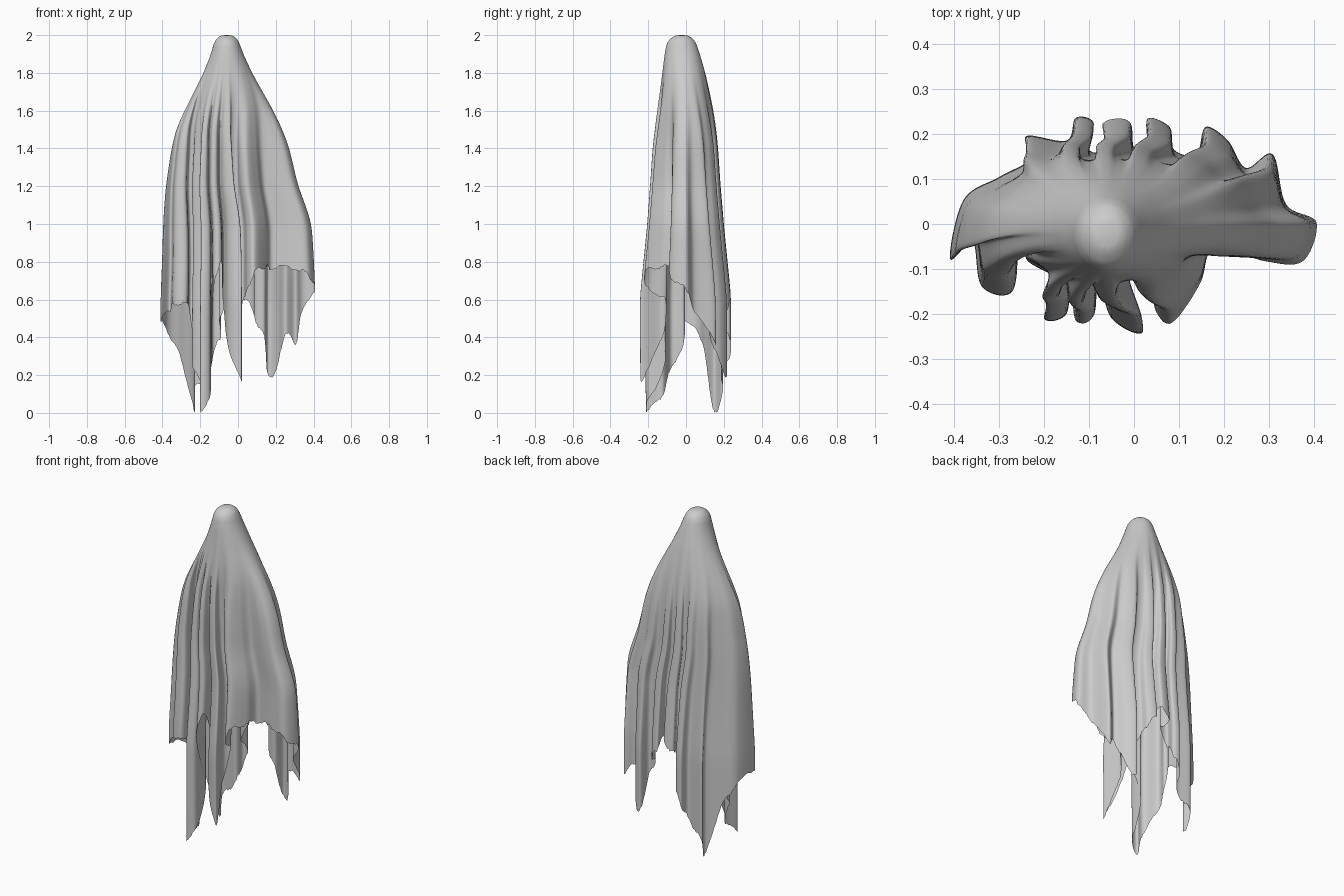
import bpy, math, random

if "Cube" in bpy.data.objects:
    bpy.data.objects.remove(bpy.data.objects["Cube"])

random.seed(4)

# Hem seen from above, counter-clockwise from the right tip: x, y, hem height
HEM = [
    (.41, 0, .65), (.34, .04, .55), (.31, .15, .38), (.25, .12, .42),
    (.21, .18, .25), (.16, .21, .2), (.14, .15, .4), (.09, .16, .5),
    (.08, .21, .55), (.03, .23, .62), (.03, .16, .68), (0, .17, .7),
    (-.01, .23, .68), (-.07, .22, .62), (-.05, .16, .6), (-.1, .16, .5),
    (-.09, .22, .42), (-.13, .23, .32), (-.15, .18, .22), (-.24, .19, .12),
    (-.23, .14, .01), (-.3, .1, .28), (-.38, .05, .45), (-.41, -.08, .5),
    (-.36, -.04, .55), (-.34, -.14, .58), (-.27, -.15, .58), (-.26, -.02, .55),
    (-.23, -.02, .35), (-.24, -.08, .25), (-.17, -.13, .1), (-.2, -.21, .02),
    (-.15, -.2, .08), (-.14, -.11, .3), (-.13, -.22, .65), (-.09, -.22, .8),
    (-.08, -.12, .6), (-.05, -.21, .35), (.02, -.24, .18), (-.01, -.13, .4),
    (.03, -.11, .6), (.05, -.2, .65), (.09, -.23, .75), (.15, -.14, .78),
    (.18, -.06, .77), (.3, -.09, .77), (.38, -.09, .73)]

# Silhouette of the sheet: z, left, right, front, back, fold strength
SIDES = [
    (2.0, -.08, -.04, -.045, .0, 0), (1.993, -.10, -.02, -.065, .02, 0),
    (1.975, -.118, -.002, -.09, .042, 0), (1.95, -.13, .01, -.103, .056, 0),
    (1.9, -.143, .028, -.113, .073, 0), (1.8, -.182, .074, -.125, .102, .02),
    (1.7, -.232, .13, -.138, .125, .08), (1.6, -.283, .187, -.152, .145, .19),
    (1.5, -.328, .235, -.165, .16, .33), (1.4, -.352, .272, -.177, .17, .46),
    (1.2, -.382, .318, -.19, .183, .64), (1.1, -.39, .357, -.198, .192, .72),
    (1.0, -.396, .39, -.205, .2, .8), (.8, -.402, .402, -.225, .22, .93),
    (.6, -.41, .41, -.245, .24, 1), (0, -.41, .41, -.24, .24, 1)]

STEPS = 9
ROWS = 90
LEVELS = 100


def spline(points, steps):
    """Closed smooth curve through the points."""
    out, n = [], len(points)
    for i in range(n):
        p = [points[(i + k) % n] for k in (-1, 0, 1, 2)]
        for s in range(steps):
            t = s / steps
            out.append(tuple(
                .5 * (2 * b + (c - a) * t + (2 * a - 5 * b + 4 * c - d) * t * t
                      + (3 * b - a - 3 * c + d) * t ** 3)
                for a, b, c, d in zip(*p)))
    return out


def side_at(z):
    """Silhouette row at a given height."""
    for hi, lo in zip(SIDES, SIDES[1:]):
        if z >= lo[0]:
            t = (hi[0] - z) / (hi[0] - lo[0])
            return [a + (b - a) * t for a, b in zip(hi[1:], lo[1:])]
    return SIDES[-1][1:]


def fit(values, lo, hi):
    a, b = min(values), max(values)
    return [lo + (v - a) / (b - a) * (hi - lo) for v in values]


def relax(v, times):
    for _ in range(times):
        v = [(v[i - 1] + v[i] + v[(i + 1) % len(v)]) / 3 for i in range(len(v))]
    return v


curve = spline(HEM, STEPS)
n = len(curve)
fx = fit([p[0] for p in curve], -1, 1)
fy = fit([p[1] for p in curve], -1, 1)

# Smoothed fold curves: the shoulder outline, and each strand's head angle
mx, my = relax(fx, 450), relax(fy, 450)
sx, sy = fit(relax(mx, 1050), -1, 1), fit(relax(my, 1050), -1, 1)
mx, my = fit(mx, -1, 1), fit(my, -1, 1)
angles = [math.atan2(b, a) for a, b in zip(sx, sy)]


def blend(angle, shoulder, fold, w, y, trig):
    m = min(1, w * 2.2)
    w = 1 - (1 - w) ** (1.35 if y < 0 else .95)
    base = trig(angle) * (1 - m) + shoulder * m
    return base * (1 - w) + fold * w


# Cross-sections from round head to deep folds
sections = []
for k in range(LEVELS + 1):
    z = 2 * (1 - (k / LEVELS) ** 1.5)
    left, right, front, back, w = side_at(z)
    xs = [blend(a, m, f, w, y, math.cos) for a, m, f, y in zip(angles, mx, fx, sy)]
    ys = [blend(a, m, f, w, y, math.sin) for a, m, f, y in zip(angles, my, fy, sy)]
    sections.append((fit(xs, left, right), fit(ys, front, back)))

# Soften the silhouette below the head
for _ in range(6):
    sections = sections[:12] + [
        tuple([(a + 2 * b + c) / 4 for a, b, c in zip(
            sections[k - 1][d], sections[k][d], sections[k + 1][d])] for d in (0, 1))
        for k in range(12, LEVELS)] + sections[-1:]


def cloth_point(i, z):
    k = min(LEVELS - 1e-6, LEVELS * (1 - z / 2) ** (2 / 3))
    j, t = int(k), k % 1
    return [sections[j][c][i] * (1 - t) + sections[j + 1][c][i] * t
            for c in (0, 1)] + [z]


# Ragged hem heights
hem = [p[2] + random.uniform(-.006, .006) + .01 * math.sin(i * .6)
       for i, p in enumerate(curve)]
low = min(hem)
hem = [h - low for h in hem]

# Draped sheet, open underneath
verts, faces = [(-.06, -.022, 2)], []
for j in range(1, ROWS + 1):
    s = (j / ROWS) ** 1.5
    for i in range(n):
        verts.append(cloth_point(i, 2 - (2 - hem[i]) * s))
for i in range(n):
    m = (i + 1) % n
    faces.append((0, 1 + i, 1 + m))
    for j in range(ROWS - 1):
        a, b = 1 + j * n, 1 + (j + 1) * n
        faces.append((a + i, b + i, b + m, a + m))

mesh = bpy.data.meshes.new("draped_sheet")
mesh.from_pydata(verts, [], faces)
mesh.update()
sheet = bpy.data.objects.new("draped_sheet", mesh)
bpy.context.collection.objects.link(sheet)
for poly in mesh.polygons:
    poly.use_smooth = True
